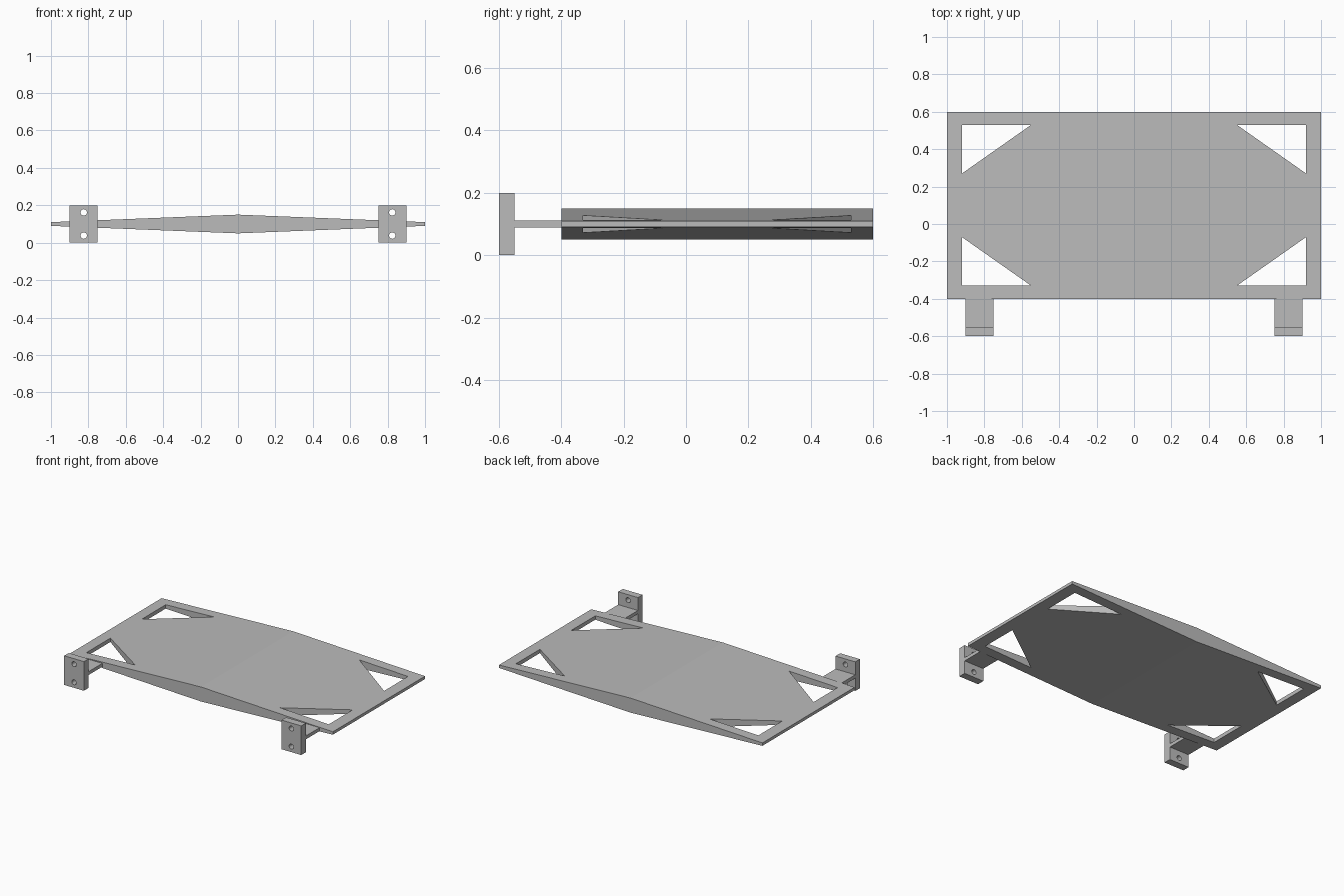
import bpy, math
from mathutils import Matrix

cube = bpy.data.objects.get("Cube")
if cube:
    bpy.data.objects.remove(cube, do_unlink=True)

grey = bpy.data.materials.new("plain grey")
grey.use_nodes = True
COLOUR = (0.5, 0.5, 0.5, 1)
grey.diffuse_color = COLOUR
grey.node_tree.nodes["Principled BSDF"].inputs["Base Color"].default_value = COLOUR

MID = 0.1  # height of the plate's middle plane


def prism(name, outline, start, end, matrix=Matrix()):
    """Extrude a counter-clockwise outline along local z."""
    n = len(outline)
    verts = [(u, v, w) for w in (start, end) for u, v in outline]
    faces = [tuple(reversed(range(n))), tuple(range(n, 2 * n))]
    faces += [(i, (i + 1) % n, n + (i + 1) % n, n + i) for i in range(n)]
    mesh = bpy.data.meshes.new(name)
    mesh.from_pydata(verts, [], faces)
    mesh.transform(matrix)
    mesh.materials.append(grey)
    obj = bpy.data.objects.new(name, mesh)
    bpy.context.collection.objects.link(obj)
    return obj


def cut(target, cutter):
    cutter.hide_render = True
    mod = target.modifiers.new("cut", 'BOOLEAN')
    mod.operation = 'DIFFERENCE'
    mod.solver = 'EXACT'
    mod.object = cutter
    bpy.context.view_layer.objects.active = target
    bpy.ops.object.modifier_apply(modifier=mod.name)
    bpy.data.objects.remove(cutter, do_unlink=True)


def rect(x0, x1, y0, y1):
    return [(x0, y0), (x1, y0), (x1, y1), (x0, y1)]


# Local z points to -y, so outlines are drawn in x and z
FACING = Matrix.Translation((0, 0, MID)) @ Matrix.Rotation(math.pi / 2, 4, 'X')

# Tapered panel, thickest along its centre line
panel = prism("tapered_panel",
              [(-1, -.01), (0, -.05), (1, -.01), (1, .01), (0, .05), (-1, .01)],
              -.6, .4, FACING)

# Triangular corner openings
for sx in (-1, 1):
    for sy in (-1, 1):
        tri = [(sx * x, .1 + sy * y) for x, y in ((.92, .43), (.55, .43), (.92, .17))]
        if sx * sy < 0:
            tri.reverse()
        cut(panel, prism("corner_cutter", tri, -.1, .4))

# Mounting brackets: a flat arm and an upright plate with two bolt holes
for side, sx in (("right", -1), ("left", 1)):
    cx = sx * .825
    prism(side + "_bracket_arm", rect(cx - .075, cx + .075, -.56, -.38),
          MID - .0115, MID + .0115)
    plate = prism(side + "_bracket_plate", rect(cx - .075, cx + .075, -.1, .1),
                  .55, .6, FACING)
    for h in (-.062, .062):
        ring = [(cx + .017 * math.cos(a), h + .017 * math.sin(a))
                for a in (i * math.tau / 24 for i in range(24))]
        cut(plate, prism("bolt_cutter", ring, .5, .65, FACING))
